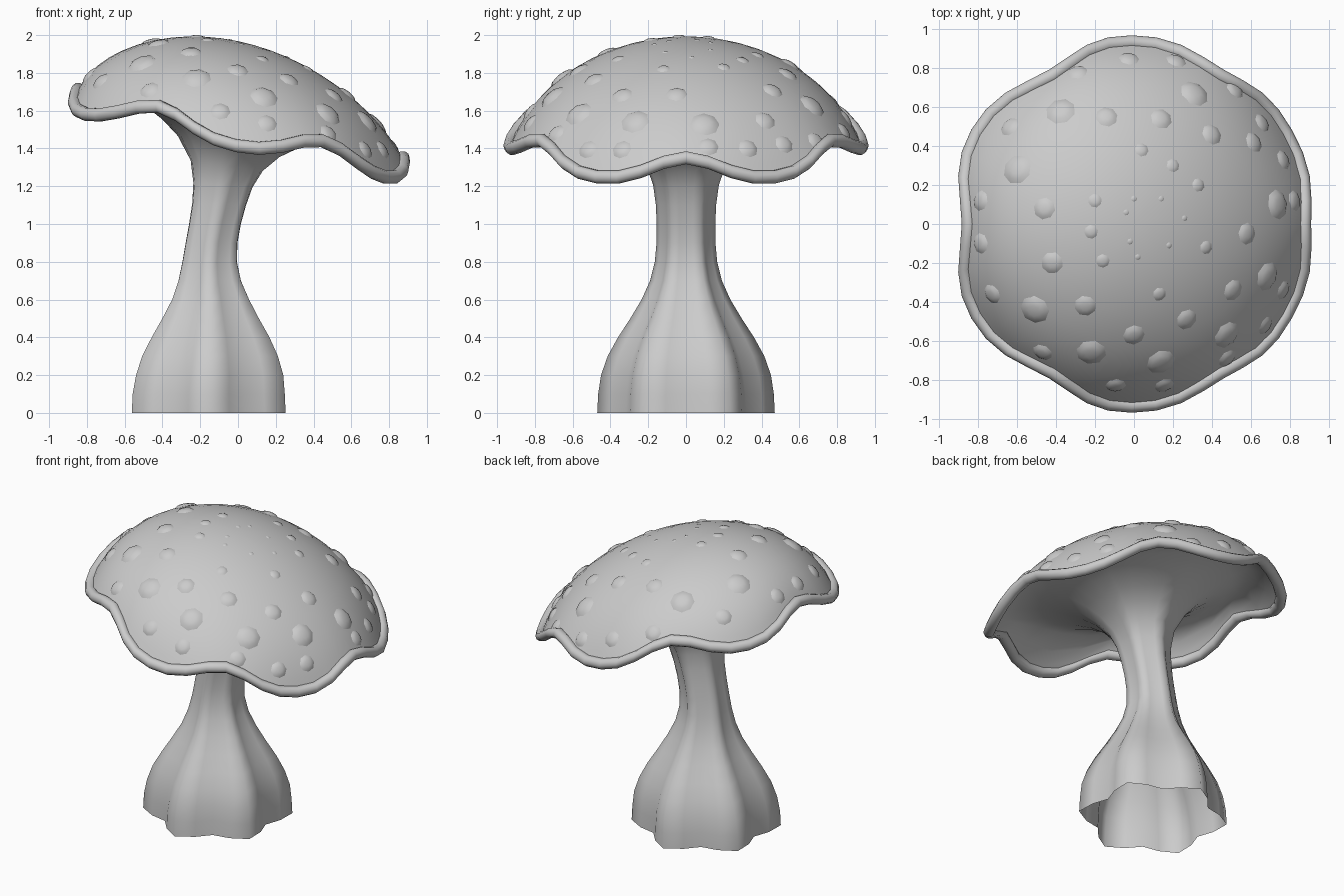
import bpy, bmesh, math
from mathutils import Vector

cube = bpy.data.objects.get("Cube")
if cube:
    bpy.data.objects.remove(cube)

grey = bpy.data.materials.new("plain_grey")
grey.use_nodes = True
tone = (0.6, 0.6, 0.6, 1)
grey.diffuse_color = tone
grey.node_tree.nodes["Principled BSDF"].inputs["Base Color"].default_value = tone

TILT = 0.21      # the cap leans down towards +x
DOME = 1.157     # radius of the dome's sphere
APEX = 1.968
WAVES = 6
UP = Vector((0, 0, 1))


def add_object(name, bm, sharp=60):
    bmesh.ops.recalc_face_normals(bm, faces=bm.faces)
    mesh = bpy.data.meshes.new(name)
    bm.to_mesh(mesh)
    bm.free()
    obj = bpy.data.objects.new(name, mesh)
    bpy.context.collection.objects.link(obj)
    mesh.materials.append(grey)
    bpy.ops.object.select_all(action='DESELECT')
    bpy.context.view_layer.objects.active = obj
    obj.select_set(True)
    bpy.ops.object.shade_smooth_by_angle(angle=math.radians(sharp))
    return obj


def loft(bm, rings, closed=False, tip=None):
    loops = [[bm.verts.new(p) for p in ring] for ring in rings]
    pairs = list(zip(loops, loops[1:]))
    if closed:
        pairs.append((loops[-1], loops[0]))
    n = len(loops[0])
    for a, b in pairs:
        for i in range(n):
            j = (i + 1) % n
            bm.faces.new((a[i], a[j], b[j], b[i]))
    if tip is not None:
        top = bm.verts.new(tip)
        for i in range(n):
            bm.faces.new((top, loops[0][i], loops[0][(i + 1) % n]))


def angles(n):
    return [math.tau * i / n for i in range(n)]


def edge_radius(a):
    return 0.91 - 0.027 * math.cos(WAVES * a) - 0.0055 * math.cos(2 * WAVES * a)


def cap_point(a, t):
    """Point on the cap at angle a, t = 0 at the apex and 1 at the wavy edge."""
    wave, near_edge = math.cos(WAVES * a), t ** 8
    r = t * edge_radius(a)
    # tilting slides the raised parts of the edge towards +x
    x = r * math.cos(a) * (1 - 0.02 * near_edge) + TILT * 0.06 * wave * near_edge
    z = APEX - DOME + math.sqrt(DOME ** 2 - r * r) - TILT * x
    return Vector((x, r * math.sin(a), z - near_edge * (0.058 - 0.027 * wave)))


# Cap: dome that ends in a wavy edge
SEG = 48
steps = [0.1, 0.2, 0.3, 0.4, 0.5, 0.6, 0.7, 0.78, 0.85, 0.91, 0.96, 1]
bm = bmesh.new()
loft(bm, [[cap_point(a, t) for a in angles(SEG)] for t in steps], tip=cap_point(0, 0))
add_object("cap", bm)

# Rim: round bead swept along the edge
bm = bmesh.new()
rings = []
for a in angles(SEG):
    out = Vector((math.cos(a), math.sin(a), 0))
    centre = cap_point(a, 1)
    rings.append([centre + 0.036 * (out * math.cos(b) + UP * math.sin(b))
                  for b in angles(10)])
loft(bm, rings, closed=True)
add_object("cap_rim", bm)

# Stem: fluted, open at the foot, flaring into the underside of the cap
# each ring: height, centre x, radius at the ridges, flute depth, share of tilt
profile = [
    (0, -.155, .47, .22, 0), (.1, -.155, .465, .22, 0), (.2, -.15, .45, .22, 0),
    (.3, -.148, .415, .22, 0), (.4, -.145, .36, .22, 0), (.5, -.145, .295, .22, 0),
    (.6, -.145, .235, .21, 0), (.7, -.15, .19, .2, 0), (.8, -.15, .165, .19, 0),
    (.9, -.14, .156, .18, 0), (1, -.122, .155, .17, 0), (1.1, -.1, .16, .16, .2),
    (1.2, -.08, .174, .14, .4), (1.3, -.06, .21, .12, .7), (1.4, -.05, .29, .08, 1),
    (1.47, -.04, .38, .05, 1), (1.53, -.03, .49, .03, 1), (1.58, -.015, .61, 0, 1),
    (1.6, 0, .72, 0, 1),
]
bm = bmesh.new()
rings = []
for z, cx, radius, flute, lean in profile:
    ring = []
    for a in angles(24):
        r = radius * (1 - flute * (1 + math.cos(WAVES * a)) / 2)
        x = cx + r * math.cos(a)
        ring.append((x, r * math.sin(a), z - TILT * lean * x))
    rings.append(ring)
# the underside turns down inside the cap and meets the rim
for t, gap in ((0.9, 0.05), (0.96, 0.035), (0.99, 0.02)):
    rings.append([cap_point(a, t) - UP * gap for a in angles(24)])
loft(bm, rings)
add_object("stem", bm, 100)

# Spots: low domed discs on the cap, grouped by radius
spots = {
    0.074: [(-.38, .58), (.31, .67), (-.6, .28), (-.51, -.44), (-.22, -.66),
            (.14, -.71), (.69, -.27), (.74, .1), (.48, -.57)],
    0.055: [(-.14, .55), (.14, .54), (.4, .46), (.62, .42), (-.46, .08), (-.42, -.2),
            (-.25, -.42), (0, -.57), (.27, -.49), (.51, -.34), (.58, -.05)],
    0.051: [(.52, .69), (.67, .52), (.22, .84), (-.02, .85), (-.3, .78), (-.64, .5),
            (-.8, .12), (-.8, -.1), (-.73, -.36), (-.48, -.66), (-.09, -.83),
            (.16, -.83), (.48, -.69), (.69, -.52), (.78, -.34), (.78, .33), (.83, .12)],
    0.035: [(.04, .38), (.2, .3), (.33, .2), (.37, -.12), (.13, -.36), (-.16, -.19),
            (-.22, -.04), (-.2, .12)],
    0.015: [(-.04, .06), (0, .13), (.14, .13), (.26, .03), (.18, -.11), (.02, -.17),
            (-.02, -.09)],
}
bm = bmesh.new()
for radius, places in spots.items():
    for x, y in places:
        a = math.atan2(y, x)
        t = math.hypot(x, y) / edge_radius(a)
        outward = cap_point(a, t + 0.02) - cap_point(a, t - 0.02)
        around = cap_point(a + 0.05, t) - cap_point(a - 0.05, t)
        normal = outward.cross(around).normalized()
        side = outward.normalized()
        front = normal.cross(side)
        base = cap_point(a, t)
        rings = [[base + radius * (w * (side * math.cos(b) + front * math.sin(b)) + h * normal)
                  for b in angles(8)] for w, h in ((0.4, 0.22), (0.75, 0.14), (1.05, -0.06))]
        loft(bm, rings, tip=base + radius * 0.25 * normal)
add_object("cap_spots", bm, 50)
